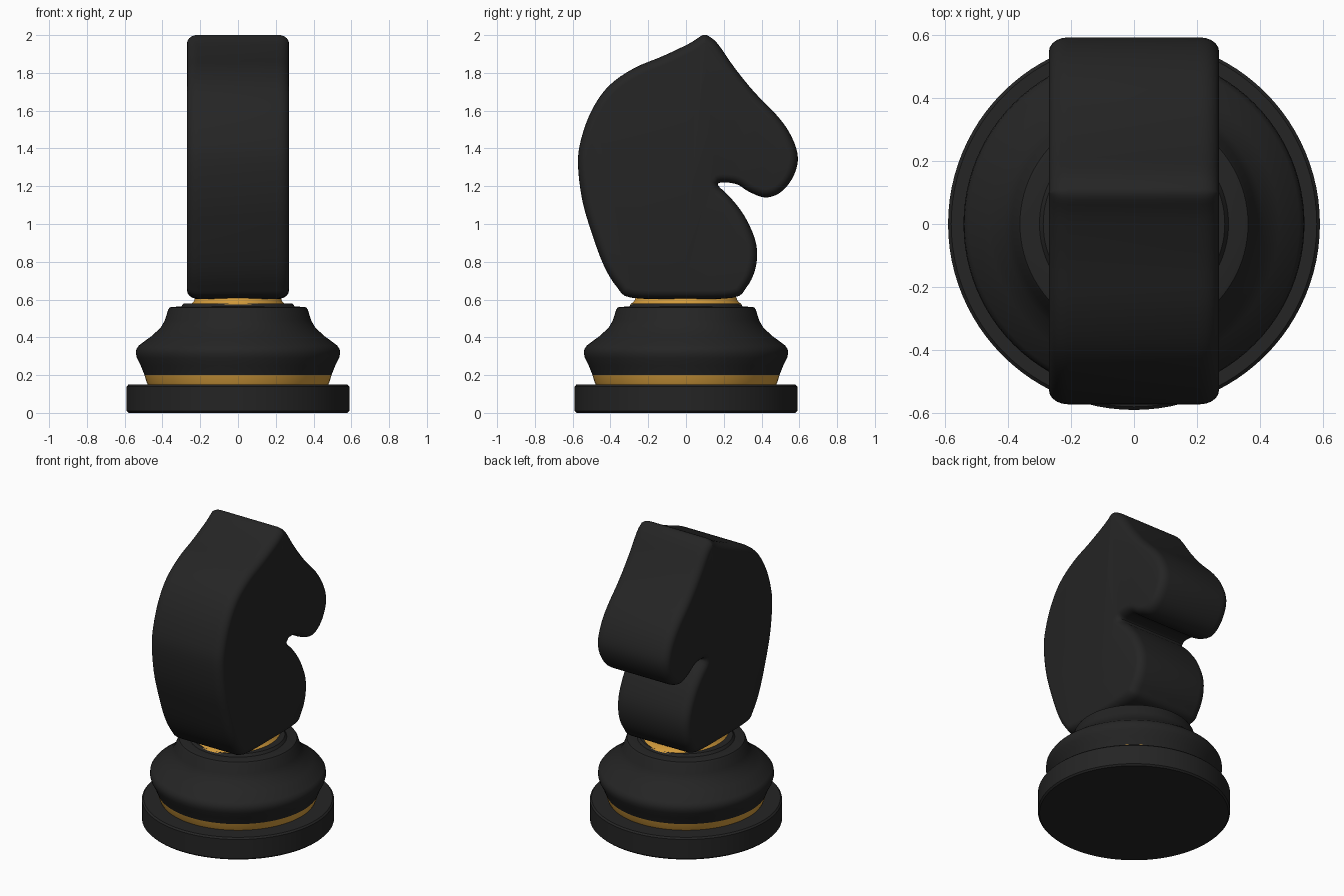
import bpy, bmesh, math
from mathutils import Vector

if "Cube" in bpy.data.objects:
    bpy.data.objects.remove(bpy.data.objects["Cube"])


def material(name, rgb):
    m = bpy.data.materials.new(name)
    m.diffuse_color = (*rgb, 1)
    m.use_nodes = True
    m.node_tree.nodes["Principled BSDF"].inputs["Base Color"].default_value = m.diffuse_color
    return m


BLACK = material("black", (0.018, 0.018, 0.018))
GOLD = material("gold", (0.65, 0.33, 0.045))


def finish(name, bm, mat, angle):
    bmesh.ops.recalc_face_normals(bm, faces=bm.faces)
    me = bpy.data.meshes.new(name)
    bm.to_mesh(me)
    bm.free()
    me.materials.append(mat)
    ob = bpy.data.objects.new(name, me)
    bpy.context.collection.objects.link(ob)
    bpy.ops.object.select_all(action='DESELECT')
    ob.select_set(True)
    bpy.context.view_layer.objects.active = ob
    bpy.ops.object.shade_smooth_by_angle(angle=math.radians(angle))
    return ob


def loft(rings):
    """Join equal-length closed rings and cap both ends."""
    bm = bmesh.new()
    vs = [[bm.verts.new(p) for p in r] for r in rings]
    n = len(vs[0])
    for a, b in zip(vs, vs[1:]):
        for i in range(n):
            j = (i + 1) % n
            bm.faces.new((a[i], a[j], b[j], b[i]))
    bm.faces.new(vs[0][::-1])
    bm.faces.new(vs[-1])
    return bm


def turned(name, profile, mat, sx=1.0, n=96):
    rings = [[(sx * r * math.cos(2 * math.pi * i / n), r * math.sin(2 * math.pi * i / n), z)
              for i in range(n)] for r, z in profile]
    return finish(name, loft(rings), mat, 35)


def catmull(pts, steps=4):
    """Closed smooth curve through the points."""
    out, n = [], len(pts)
    for i in range(n):
        a, b, c, d = (Vector(pts[(i + k) % n]) for k in (-1, 0, 1, 2))
        for s in range(steps):
            t = s / steps
            out.append(0.5 * (2 * b + (c - a) * t + (2 * a - 5 * b + 4 * c - d) * t * t
                              + (3 * b - a - 3 * c + d) * t ** 3))
    return out


# turned base
turned("base_disc", [(0.58, 0), (0.59, 0.01), (0.59, 0.14), (0.58, 0.15)], BLACK)
turned("lower_gold_ring", [(0.475, 0.145), (0.483, 0.16), (0.495, 0.2)], GOLD)
turned("base_body", [(0.495, 0.2), (0.515, 0.25), (0.535, 0.29), (0.541, 0.315), (0.538, 0.338),
                     (0.525, 0.357), (0.46, 0.405), (0.41, 0.45), (0.387, 0.49), (0.37, 0.545),
                     (0.362, 0.558), (0.35, 0.561), (0.3, 0.563), (0.288, 0.58)], BLACK)
turned("upper_gold_ring", [(0.295, 0.575), (0.275, 0.59), (0.262, 0.62)], GOLD, sx=0.85)

# horse head silhouette as (y, z), counted from the ear down the mane
outline = [(0.09, 2.0), (0.02, 1.957), (-0.12, 1.89), (-0.275, 1.825), (-0.41, 1.73), (-0.5, 1.6),
           (-0.555, 1.45), (-0.572, 1.32), (-0.55, 1.13), (-0.5, 0.955), (-0.435, 0.78),
           (-0.365, 0.665), (-0.29, 0.61), (-0.02, 0.603), (0.25, 0.61), (0.32, 0.665),
           (0.362, 0.745), (0.377, 0.84), (0.36, 0.935), (0.305, 1.05), (0.235, 1.14),
           (0.17, 1.205), (0.195, 1.22), (0.27, 1.21), (0.335, 1.17), (0.425, 1.14),
           (0.51, 1.175), (0.572, 1.26), (0.592, 1.355), (0.56, 1.46), (0.49, 1.565),
           (0.36, 1.7), (0.255, 1.83), (0.175, 1.945), (0.13, 1.988)]
curve = catmull(outline)
n = len(curve)
normals = []
for i in range(n):
    t = (curve[(i + 1) % n] - curve[i - 1]).normalized()
    normals.append(Vector((-t.y, t.x)))  # inward for this winding


# slab with rounded rims
def ring(x, inset):
    return [(x, *(p + q * inset)) for p, q in zip(curve, normals)]


HALF, RIM, DEEP, SEG = 0.27, 0.045, 0.06, 5
half = [(HALF - DEEP * (1 - math.sin(a)), RIM * (1 - math.cos(a)))
        for a in (math.pi / 2 * k / SEG for k in range(SEG + 1))]
rings = [ring(-x, d) for x, d in reversed(half)] + [ring(x, d) for x, d in half]
finish("horse_head", loft(rings), BLACK, 50)
